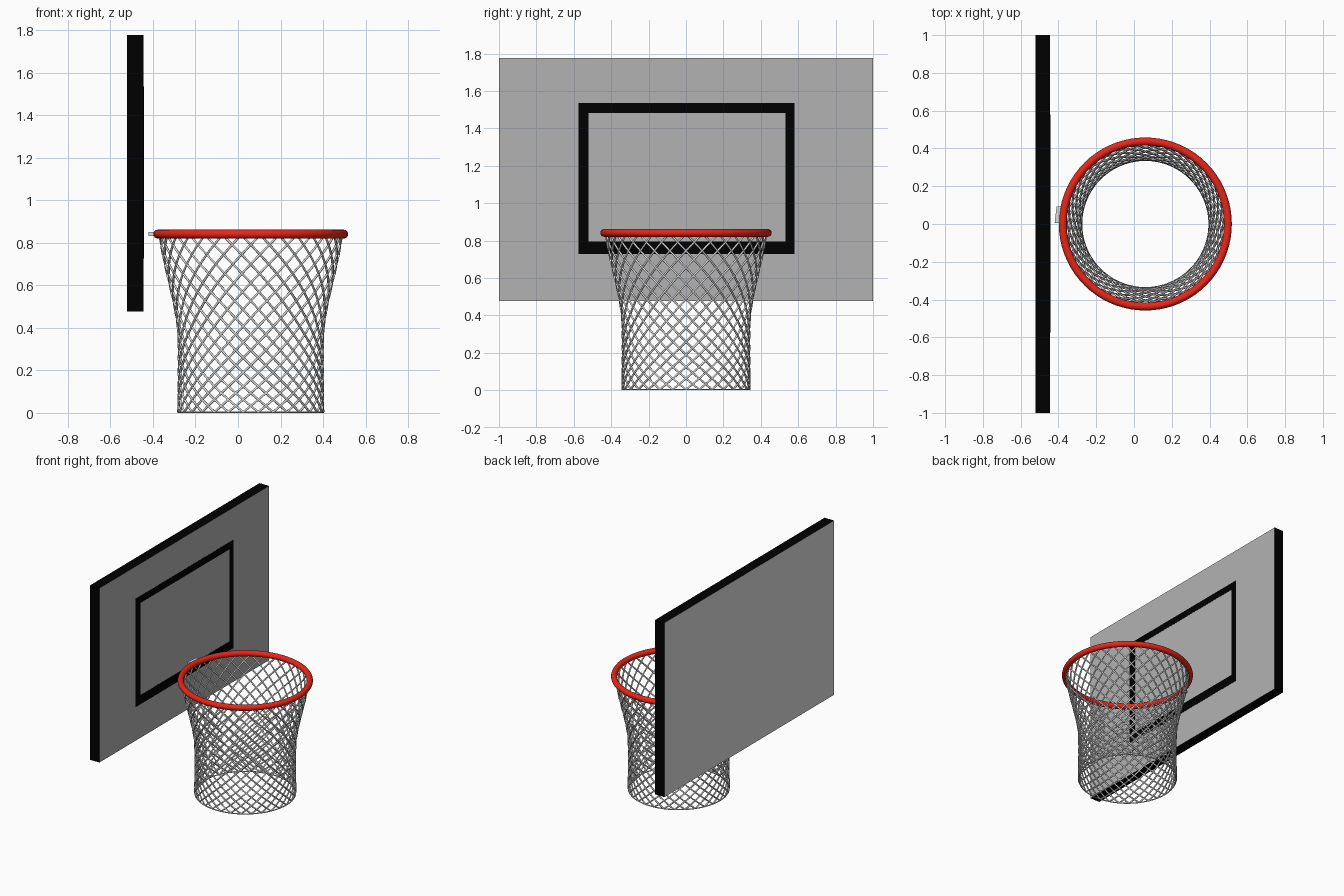
import bpy, math

if "Cube" in bpy.data.objects:
    bpy.data.objects.remove(bpy.data.objects["Cube"])

def material(name, rgb):
    m = bpy.data.materials.new(name)
    m.diffuse_color = (*rgb, 1)
    m.use_nodes = True
    m.node_tree.nodes["Principled BSDF"].inputs["Base Color"].default_value = m.diffuse_color
    return m

black = material("black", (0.0, 0.0, 0.0))
grey = material("board front grey", (0.45, 0.45, 0.45))
back_grey = material("board back light grey", (0.73, 0.73, 0.73))
red = material("rim red", (0.8, 0.02, 0.01))
cord = material("net off white", (0.72, 0.72, 0.72))
steel = material("bracket light grey", (0.72, 0.72, 0.72))

def box(name, lo, hi, mat):
    bpy.ops.mesh.primitive_cube_add(size=1, location=[(a + b) / 2 for a, b in zip(lo, hi)])
    o = bpy.context.object
    o.name = name
    o.scale = [b - a for a, b in zip(lo, hi)]
    bpy.ops.object.transform_apply(location=False, rotation=False, scale=True)
    o.data.materials.append(mat)
    return o

# Backboard: black edges, grey front, lighter back
board = box("backboard", (-0.522, -1, 0.476), (-0.444, 1, 1.777), black)
board.data.materials.append(grey)
board.data.materials.append(back_grey)
for p in board.data.polygons:
    p.material_index = 1 if p.normal.x > 0.5 else 2 if p.normal.x < -0.5 else 0

# Painted target rectangle, as thin plates
X0, X1 = -0.445, -0.4425
for name, y0, y1, z0, z1 in (("top", -0.574, 0.58, 1.483, 1.535),
                             ("bottom", -0.574, 0.58, 0.727, 0.794),
                             ("left", -0.574, -0.52, 0.794, 1.483),
                             ("right", 0.532, 0.58, 0.794, 1.483)):
    box("target_" + name, (X0, y0, z0), (X1, y1, z1), black)

# Rim
CX, RIM_Z = 0.06, 0.841
bpy.ops.mesh.primitive_torus_add(location=(CX, 0, RIM_Z), major_radius=0.437, minor_radius=0.021,
                                 major_segments=72, minor_segments=16)
rim = bpy.context.object
rim.name = "rim"
rim.data.materials.append(red)
bpy.ops.object.shade_smooth()

# Small bracket behind the rim
bracket = box("bracket", (-0.42, 0.005, 0.832), (-0.375, 0.092, 0.85), steel)
for v in bracket.data.vertices:
    if v.co.y > 0:
        v.co.x += 0.01

# Net: two opposed sets of spiral cords on a flared profile
PROFILE = [(0.0, 0.341), (0.15, 0.339), (0.3, 0.339), (0.4, 0.342), (0.5, 0.358),
           (0.6, 0.381), (0.7, 0.405), (0.78, 0.421), (0.84, 0.43)]

def net_radius(z):
    for (za, ra), (zb, rb) in zip(PROFILE, PROFILE[1:]):
        if z <= zb:
            return ra + (rb - ra) * (z - za) / (zb - za)
    return PROFILE[-1][1]

def cord_object(name, paths, thickness, cyclic=False):
    cu = bpy.data.curves.new(name, "CURVE")
    cu.dimensions = "3D"
    cu.bevel_depth = thickness
    cu.bevel_resolution = 1
    for pts in paths:
        s = cu.splines.new("POLY")
        s.points.add(len(pts) - 1)
        for sp, p in zip(s.points, pts):
            sp.co = (*p, 1)
        s.use_cyclic_u = cyclic
    o = bpy.data.objects.new(name, cu)
    bpy.context.collection.objects.link(o)
    cu.materials.append(cord)
    bpy.ops.object.select_all(action="DESELECT")
    o.select_set(True)
    bpy.context.view_layer.objects.active = o
    bpy.ops.object.convert(target="MESH")
    bpy.ops.object.shade_smooth()

N, STEPS = 30, 33
TWIST = 11 * 2 * math.pi / N

def strand(i, direction):
    pts = []
    for k in range(STEPS + 1):
        t = k / STEPS
        z = 0.004 + 0.834 * (0.75 * t + 0.25 * t * t)   # diamonds grow taller upwards
        a = 2 * math.pi * i / N + direction * TWIST * t
        r = net_radius(z)
        pts.append((CX + r * math.cos(a), r * math.sin(a), z))
    return pts

for name, d in (("net_cords_left", -1), ("net_cords_right", 1)):
    cord_object(name, [strand(i, d) for i in range(N)], 0.0055)

# Thin hem at the bottom of the net
hem = [(CX + 0.341 * math.cos(a), 0.341 * math.sin(a), 0.004)
       for a in (2 * math.pi * k / 60 for k in range(60))]
cord_object("net_hem", [hem], 0.004, True)
